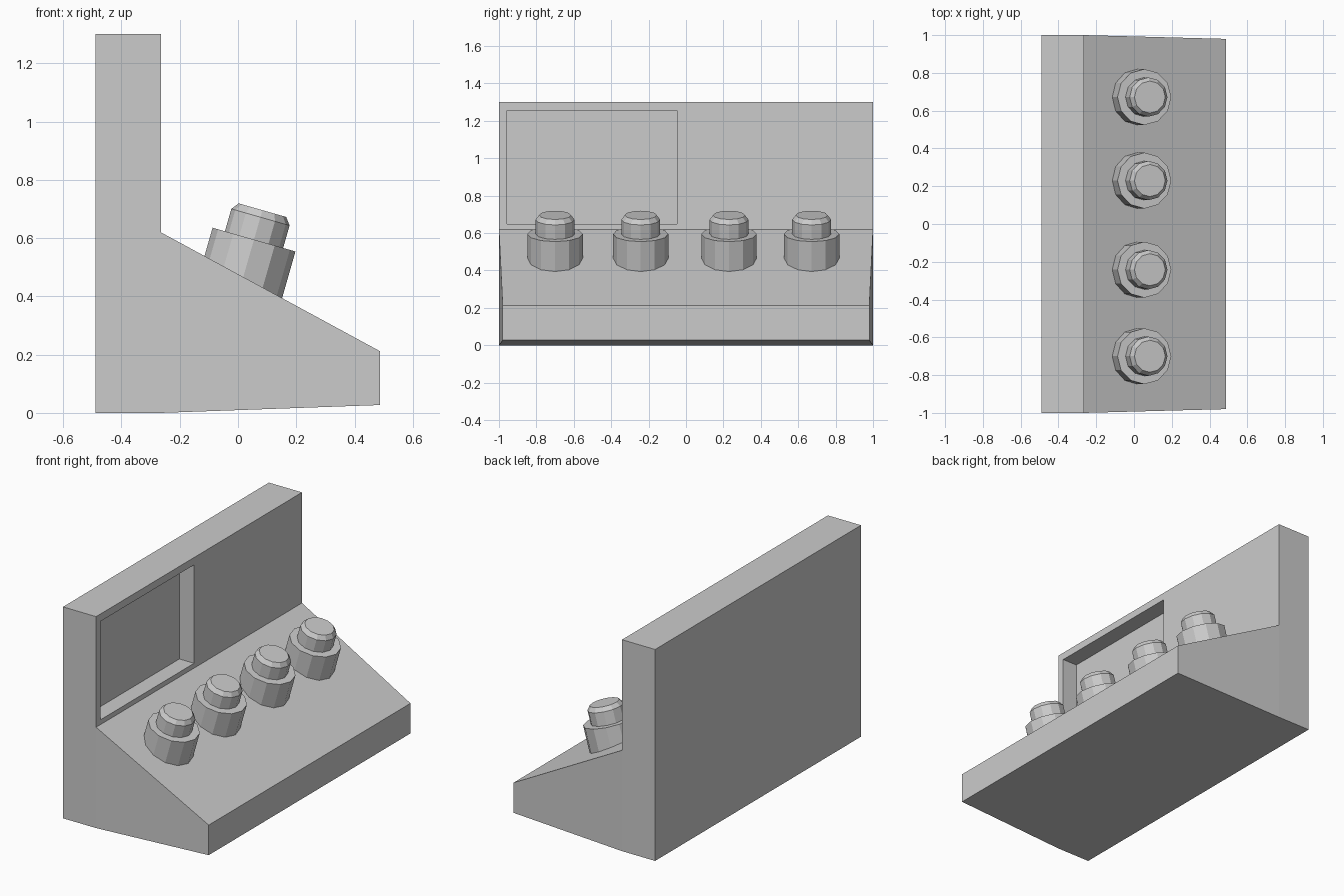
import bpy, bmesh
from math import radians, sin, cos, tau
from mathutils import Matrix, Vector

cube = bpy.data.objects.get("Cube")
if cube:
    bpy.data.objects.remove(cube, do_unlink=True)

grey = bpy.data.materials.new("plain_grey")
grey.use_nodes = True
grey.diffuse_color = (0.6, 0.6, 0.6, 1)
grey.node_tree.nodes["Principled BSDF"].inputs["Base Color"].default_value = (0.6, 0.6, 0.6, 1)


def make_object(name, bm):
    bmesh.ops.recalc_face_normals(bm, faces=bm.faces)
    mesh = bpy.data.meshes.new(name)
    bm.to_mesh(mesh)
    bm.free()
    mesh.materials.append(grey)
    obj = bpy.data.objects.new(name, mesh)
    bpy.context.collection.objects.link(obj)
    return obj


# Console body: upright back panel and a sloping desk that narrows to the front
BACK, WALL, FRONT = -0.49, -0.265, 0.487
back = [(BACK, 0), (WALL, 0), (WALL, 0.62), (WALL, 1.3), (BACK, 1.3)]
desk = [(WALL, 0), (FRONT, 0.027), (FRONT, 0.212), (WALL, 0.62)]
bm = bmesh.new()


def half_width(x):
    return 0.98 if x == FRONT else 1.0


def ring(points, side):
    return [bm.verts.new((x, side * half_width(x), z)) for x, z in points]


for points in (back, desk):
    left, right = ring(points, 1), ring(points, -1)
    bm.faces.new(left)
    bm.faces.new(right)
    for i in range(len(points)):
        j = (i + 1) % len(points)
        bm.faces.new((left[i], left[j], right[j], right[i]))

# Drop the hidden wall shared by the panel and the desk
bmesh.ops.remove_doubles(bm, verts=bm.verts, dist=0.001)
inner = [f for f in bm.faces if all(abs(v.co.x - WALL) < 0.001 and v.co.z < 0.63 for v in f.verts)]
bmesh.ops.delete(bm, geom=inner, context='FACES')
body = make_object("console_body", bm)

# Recessed screen cut into the back panel
bm = bmesh.new()
bmesh.ops.create_cube(bm, size=1, matrix=Matrix.Translation((WALL, -0.503, 0.952))
                      @ Matrix.Diagonal((0.2, 0.91, 0.605, 1)))
cutter = make_object("screen_cutter", bm)
cutter.hide_render = True
cutter.hide_set(True)
cut = body.modifiers.new("screen_recess", 'BOOLEAN')
cut.object = cutter
cut.operation = 'DIFFERENCE'
cut.solver = 'EXACT'

# Apply the cut so the helper can go
bpy.context.view_layer.update()
cut_mesh = bpy.data.meshes.new_from_object(body.evaluated_get(bpy.context.evaluated_depsgraph_get()))
body.modifiers.clear()
body.data = cut_mesh
bpy.data.objects.remove(cutter, do_unlink=True)

# Four tilted knobs: wide collar, narrower cap with a chamfered rim
SIDES = 12
PROFILE = [(0.148, -0.2), (0.148, 0), (0.104, 0), (0.104, 0.08), (0.085, 0.105)]
tilt = Matrix.Rotation(radians(16), 4, 'Y')
for n, y in enumerate((-0.70, -0.242, 0.23, 0.672), 1):
    bm = bmesh.new()
    rings = [[bm.verts.new((r * cos(tau * k / SIDES), r * sin(tau * k / SIDES), h))
              for k in range(SIDES)] for r, h in PROFILE]
    for a, b in zip(rings, rings[1:]):
        for k in range(SIDES):
            m = (k + 1) % SIDES
            bm.faces.new((a[k], a[m], b[m], b[k]))
    bm.faces.new(rings[0])
    bm.faces.new(rings[-1])
    bm.transform(Matrix.Translation(Vector((0.055, y, 0.595))) @ tilt)
    make_object(f"knob_{n}", bm)
